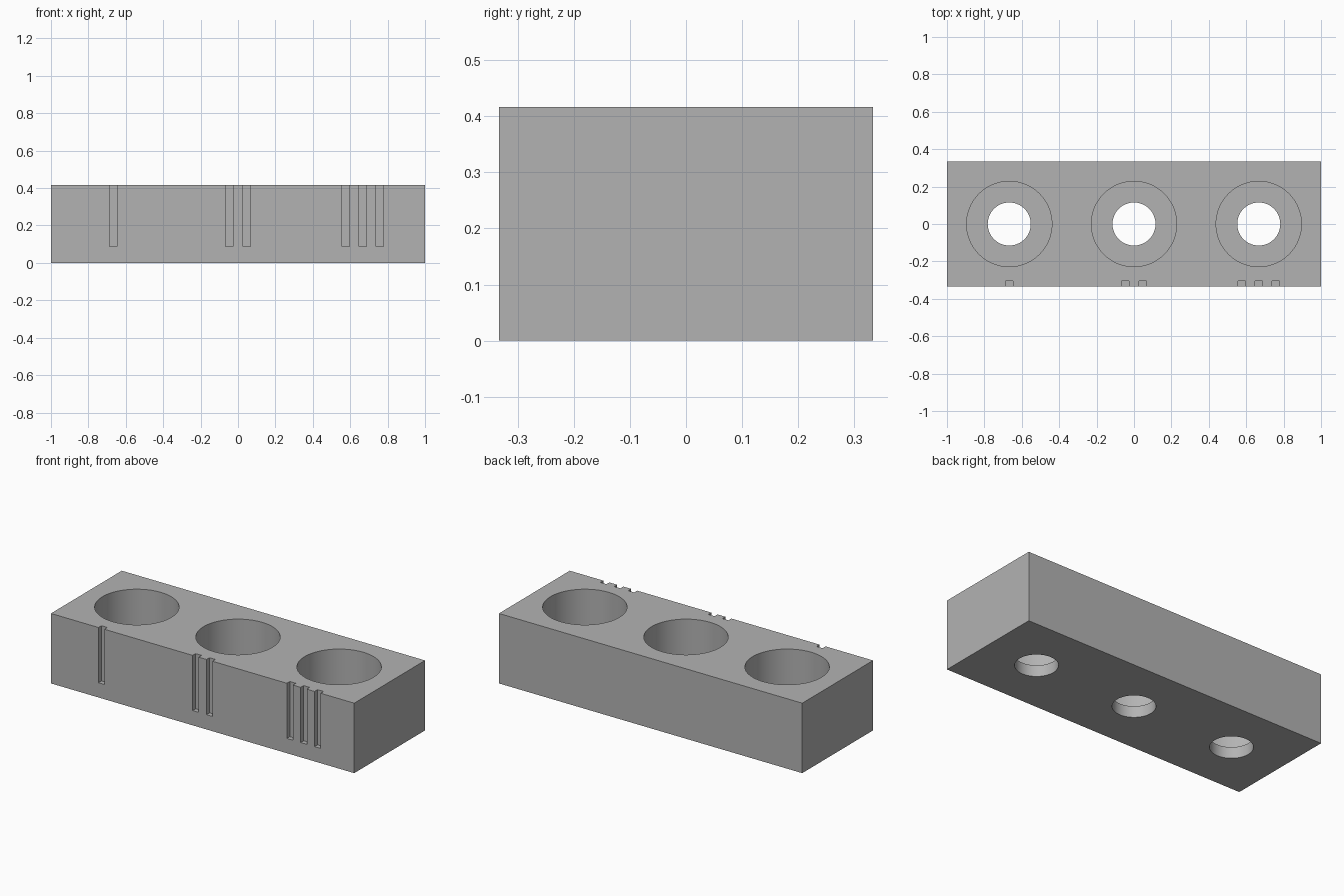
import bpy

# Remove the default object
if "Cube" in bpy.data.objects:
    bpy.data.objects.remove(bpy.data.objects["Cube"], do_unlink=True)

LENGTH, WIDTH, HEIGHT = 2.0, 0.667, 0.417
SPACING = 0.667          # distance between wells
WELL_R, HOLE_R = 0.228, 0.115
FLOOR = 0.067            # thickness under the wells
GROOVE_W, GROOVE_DEPTH, GROOVE_Z = 0.04, 0.028, 0.088
GROOVE_STEP = 0.0915
MARGIN = 0.1             # overshoot of cutters past the surface

grey = bpy.data.materials.new("plain grey")
grey.use_nodes = True
colour = (0.45, 0.45, 0.45, 1)
grey.diffuse_color = colour
grey.node_tree.nodes["Principled BSDF"].inputs["Base Color"].default_value = colour


def box(name, x, y, z):
    """Box spanning three (low, high) ranges."""
    spans = (x, y, z)
    bpy.ops.mesh.primitive_cube_add(size=1, location=[(a + b) / 2 for a, b in spans])
    obj = bpy.context.object
    obj.name = name
    obj.scale = [b - a for a, b in spans]
    bpy.ops.object.transform_apply(location=True, rotation=False, scale=True)
    obj.data.materials.append(grey)
    return obj


def cylinder(name, x, radius, low, high):
    bpy.ops.mesh.primitive_cylinder_add(
        vertices=96, radius=radius, depth=high - low, location=(x, 0, (low + high) / 2))
    obj = bpy.context.object
    obj.name = name
    obj.data.materials.append(grey)
    return obj


def cut(target, cutter):
    """Subtract the cutter and discard it."""
    cutter.hide_render = True
    mod = target.modifiers.new("cut", 'BOOLEAN')
    mod.operation = 'DIFFERENCE'
    mod.solver = 'EXACT'
    mod.object = cutter
    bpy.context.view_layer.objects.active = target
    bpy.ops.object.modifier_apply(modifier=mod.name)
    bpy.data.objects.remove(cutter, do_unlink=True)


# Solid block
block = box("holder_block", (-LENGTH / 2, LENGTH / 2), (-WIDTH / 2, WIDTH / 2), (0, HEIGHT))

for i in range(3):
    x = (i - 1) * SPACING
    # Wide well from the top, narrow drain hole through the floor
    cut(block, cylinder("well_cutter", x, WELL_R, FLOOR, HEIGHT + MARGIN))
    cut(block, cylinder("hole_cutter", x, HOLE_R, -MARGIN, FLOOR + MARGIN))
    # Tally grooves on the front: one, two, three
    for k in range(i + 1):
        gx = x + (k - i / 2) * GROOVE_STEP
        cut(block, box("groove_cutter",
                       (gx - GROOVE_W / 2, gx + GROOVE_W / 2),
                       (-WIDTH / 2 - MARGIN, -WIDTH / 2 + GROOVE_DEPTH),
                       (GROOVE_Z, HEIGHT + MARGIN)))

# Smooth round walls, keep edges crisp
bpy.ops.object.select_all(action='DESELECT')
block.select_set(True)
bpy.context.view_layer.objects.active = block
bpy.ops.object.shade_smooth_by_angle()
